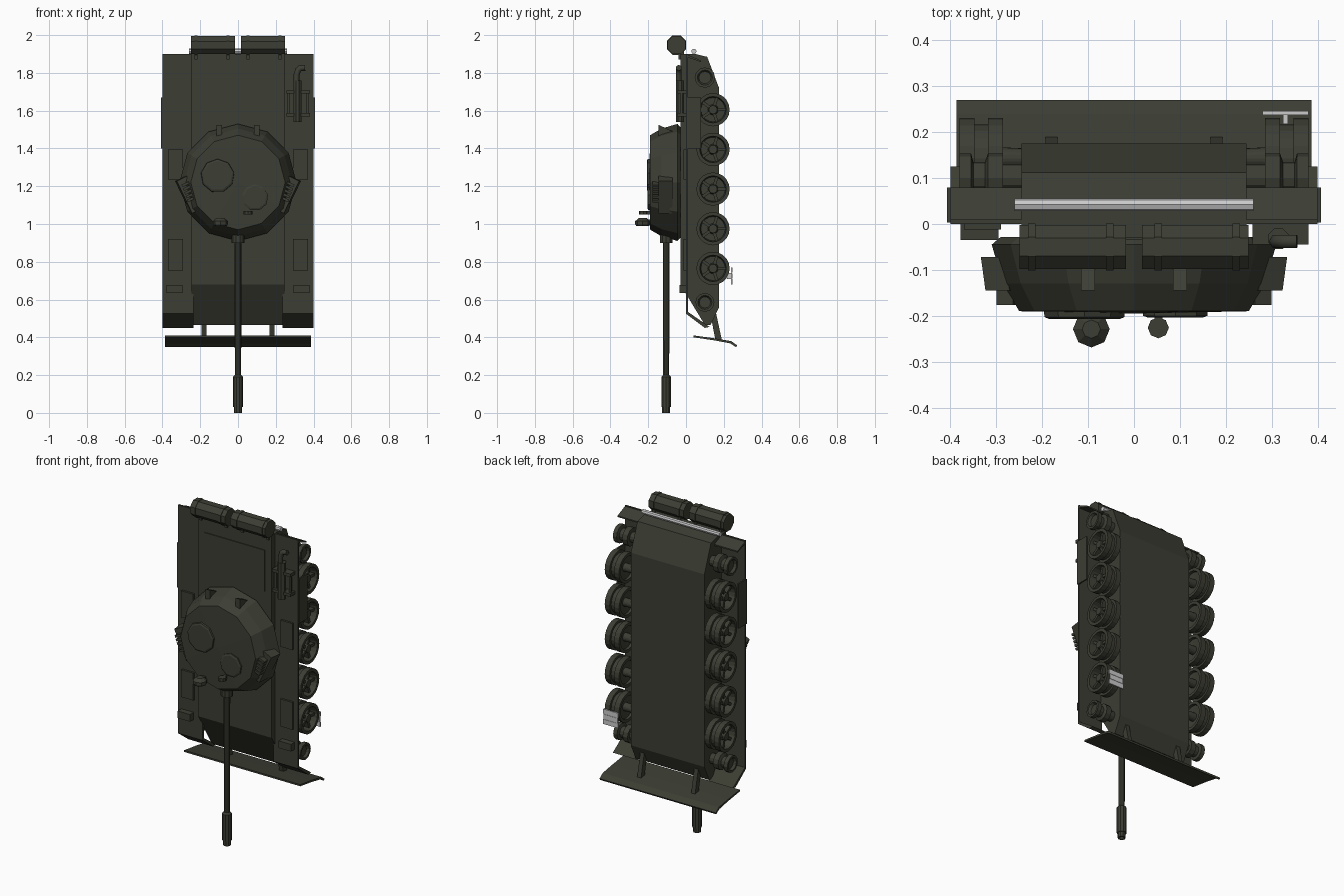
import bpy, bmesh, math
from mathutils import Vector, Matrix

if "Cube" in bpy.data.objects:
    bpy.data.objects.remove(bpy.data.objects["Cube"])

def material(name, col):
    m = bpy.data.materials.new(name)
    m.diffuse_color = (*col, 1)
    m.use_nodes = True
    m.node_tree.nodes["Principled BSDF"].inputs["Base Color"].default_value = m.diffuse_color
    return m

GREEN = material("dark_green", (0.045, 0.047, 0.033))

def finish(name, bm, mat=GREEN, mirror=False):
    bmesh.ops.remove_doubles(bm, verts=bm.verts, dist=1e-5)
    bmesh.ops.recalc_face_normals(bm, faces=bm.faces)
    me = bpy.data.meshes.new(name)
    bm.to_mesh(me)
    bm.free()
    ob = bpy.data.objects.new(name, me)
    bpy.context.collection.objects.link(ob)
    if mat:
        me.materials.append(mat)
    if mirror:
        ob.modifiers.new("mirror", 'MIRROR')
    return ob

def prism(name, pts, x0, x1, **kw):
    """Extrude a (y, z) outline from x0 to x1."""
    bm = bmesh.new()
    f = bm.faces.new([bm.verts.new((x0, y, z)) for y, z in pts])
    r = bmesh.ops.extrude_face_region(bm, geom=[f])
    vs = [g for g in r["geom"] if isinstance(g, bmesh.types.BMVert)]
    bmesh.ops.translate(bm, verts=vs, vec=(x1 - x0, 0, 0))
    return finish(name, bm, **kw)

def add_box(bm, lo, hi, rot=None):
    lo, hi = Vector(lo), Vector(hi)
    m = Matrix.Translation((lo + hi) / 2) @ (rot or Matrix()) @ Matrix.Diagonal((*(hi - lo), 1))
    bmesh.ops.create_cube(bm, size=1, matrix=m)

def box(name, lo, hi, rot=None, **kw):
    bm = bmesh.new()
    add_box(bm, lo, hi, rot)
    return finish(name, bm, **kw)

def add_lathe(bm, prof, axis, c, seg, phase=0.0):
    """Spin (distance along axis, radius) points round an axis through c."""
    i = "XYZ".index(axis)
    j, k = (i + 1) % 3, (i + 2) % 3
    rings = []
    for a, r in prof:
        ring = []
        for s in range(seg if r else 1):
            t = 2 * math.pi * s / seg + phase
            p = list(c)
            p[i] += a
            p[j] += r * math.cos(t)
            p[k] += r * math.sin(t)
            ring.append(bm.verts.new(p))
        rings.append(ring)
    for A, B in zip(rings, rings[1:]):
        for s in range(seg):
            q = [A[s % len(A)], A[(s + 1) % seg % len(A)], B[(s + 1) % seg % len(B)], B[s % len(B)]]
            q = list(dict.fromkeys(q))
            if len(q) > 2:
                bm.faces.new(q)

def lathe(name, prof, axis, c, seg=12, phase=0.0, **kw):
    bm = bmesh.new()
    add_lathe(bm, prof, axis, c, seg, phase)
    return finish(name, bm, **kw)

def rod(r, a, b):
    return [(a, 0), (a, r), (b, r), (b, 0)]

# hull body
prism("hull", [(-.03, 1.9), (.05, 1.9), (.112, 1.885), (.175, 1.72), (.175, .56),
               (.13, .465), (.1, .465), (-.03, .68)], -.245, .245)
box("engine_deck_panel", (-.2, -.035, 1.55), (.2, -.03, 1.8))
# fenders with sloped noses
prism("fender", [(0, 1.9), (.01, 1.9), (.01, .535), (.125, .455), (.1, .45), (0, .525)],
      .235, .4, mirror=True)
prism("fender_rear_flap", [(0, 1.9), (.08, 1.865), (.08, 1.857), (0, 1.885)], .235, .4, mirror=True)
box("side_panel", (.398, .003, 1.4), (.407, .08, 1.67), mirror=True)
box("front_stowage_box", (.29, -.012, .755), (.37, .002, .92), mirror=True)
box("middle_stowage_box", (.29, -.012, 1.235), (.37, .002, 1.395), mirror=True)
box("headlight", (.295, -.035, .635), (.378, .002, .678), mirror=True)

# road wheels: dished double tyres with five spokes
WHEEL = [(.245, 0), (.245, .022), (.305, .025), (.3, .068), (.285, .07), (.285, .088), (.318, .088),
         (.318, .074), (.347, .074), (.347, .088), (.38, .088), (.38, .07), (.335, .064),
         (.335, .028), (.372, .022), (.372, 0)]
for n, z in enumerate((1.605, 1.395, 1.185, .975, .765)):
    bm = bmesh.new()
    add_lathe(bm, WHEEL, 'X', (0, .143, z), 20)
    for s in range(5):
        R = Matrix.Rotation(s * math.tau / 5, 4, 'X')
        d = R @ Vector((0, .045, 0))
        c = Vector((.349, .143, z)) + d
        h = Vector((.014, .027, .008))
        add_box(bm, c - h, c + h, R)
    finish(f"road_wheel_{n + 1}", bm, mirror=True)

# idlers and sprockets
for nm, z, r in (("front_idler", .585, .05), ("rear_sprocket", 1.775, .054)):
    lathe(nm, [(.24, 0), (.24, .03), (.285, .03), (.285, r), (.318, r), (.325, r * .65), (.35, r * .65),
               (.355, r), (.38, r), (.38, r * .75), (.365, r * .6), (.365, 0)],
          'X', (0, .1, z), 12, mirror=True)

# blade at the nose and its arms
prism("nose_blade", [(.04, .41), (.15, .395), (.24, .38), (.27, .358), (.265, .348), (.235, .368),
                     (.15, .384), (.04, .4)], -.387, .387)
prism("blade_arm", [(.12, .57), (.15, .57), (.19, .385), (.155, .39)], .167, .193, mirror=True)

# turret
lathe("turret", [(-.028, 0), (-.028, .29), (-.045, .31), (-.13, .285), (-.19, .25), (-.195, 0)],
      'Y', (0, 0, 1.22), 12)
lathe("left_hatch", [(-.19, .09), (-.203, .088), (-.207, .078), (-.207, 0)], 'Y', (-.108, 0, 1.255), 9)
lathe("right_hatch", [(-.19, .071), (-.2, .071), (-.204, .06), (-.204, 0)], 'Y', (.09, 0, 1.14), 9)
prism("turret_rear_bracket", [(-.145, 1.525), (-.145, 1.45), (-.07, 1.49)], .085, .115, mirror=True)

# side boxes with smoke launchers following the turret facet
ANG = Matrix.Rotation(math.radians(26), 4, 'Y')
bm = bmesh.new()
add_box(bm, (.235, -.145, 1.06), (.295, -.072, 1.25), ANG)
bmesh.ops.scale(bm, verts=[v for v in bm.verts if v.co.y < -.1], vec=(.97, 1, 1))
finish("turret_side_box", bm, mirror=True)
bm = bmesh.new()
for s in range(5):
    h = Vector((.02, .022, .007))
    c = Vector((.25 + s * .007, -.155, 1.13 + s * .02))
    add_box(bm, c - h, c + h, ANG)
finish("smoke_launchers", bm, mirror=True)

# searchlight and sight
lathe("searchlight", [(-.02, 0), (-.02, .034), (-.012, .04), (.005, .04), (.022, .02), (.022, 0)],
      'Z', (-.093, -.229, 1.01), 8)
lathe("gunner_sight", rod(.023, -.01, .01), 'Z', (.053, -.226, 1.06), 8)
box("searchlight_mount", (-.105, -.21, 1.0), (-.08, -.16, 1.025))
box("sight_mount", (.045, -.21, 1.05), (.062, -.18, 1.07))

# gun barrel with muzzle sleeve and mantlet
lathe("gun_barrel", [(.02, 0), (0, .015), (0, .022), (.03, .022), (.03, .027), (.19, .027),
                     (.2, .017), (.9, .018), (.9, .034), (.945, .034), (.97, .055), (1.05, .055), (1.05, 0)],
      'Z', (0, -.105, 0), 10)

# rear fuel drums with straps
bm = bmesh.new()
add_lathe(bm, rod(.052, .017, .25), 'X', (0, -.05, 1.947), 8, math.pi / 8)
for x in (.045, .215):
    add_lathe(bm, rod(.0555, x, x + .016), 'X', (0, -.05, 1.947), 8, math.pi / 8)
    add_box(bm, (x, -.04, 1.87), (x + .016, -.01, 1.92))
finish("fuel_drum", bm, mirror=True)

# unpainted log and spare track link
lathe("unditching_log", rod(.014, -.26, .26), 'X', (0, .042, 1.914), 8, mat=None)
bm = bmesh.new()
for i in range(3):
    add_box(bm, (.28 + .004 * (i % 2), .238, .68 + .031 * i), (.38 - .004 * (i % 2), .246, .708 + .031 * i))
add_box(bm, (.285, .24, .69), (.375, .244, .76))
add_box(bm, (.325, .218, .71), (.335, .24, .74))
finish("track_link", bm, mat=None)

# exhaust stack on the right fender
cu = bpy.data.curves.new("exhaust_pipe", 'CURVE')
cu.dimensions = '3D'
cu.bevel_depth = .016
cu.bevel_resolution = 1
cu.use_fill_caps = True
sp = cu.splines.new('POLY')
path = [(.31, 1.72), (.31, 1.79), (.318, 1.815), (.33, 1.825), (.355, 1.827)]
sp.points.add(len(path) - 1)
for p, (x, z) in zip(sp.points, path):
    p.co = (x, -.038, z, 1)
ob = bpy.data.objects.new("exhaust_pipe", cu)
bpy.context.collection.objects.link(ob)
cu.materials.append(GREEN)
lathe("exhaust_body", rod(.024, 1.54, 1.76), 'Z', (.315, -.032, 0), 8, math.pi / 8)
bm = bmesh.new()
for z in (1.57, 1.69):
    add_box(bm, (.258, -.045, z), (.38, 0, z + .018))
for x in (.262, .36):
    add_box(bm, (x, -.03, 1.57), (x + .014, -.018, 1.7))
finish("exhaust_rack", bm)
